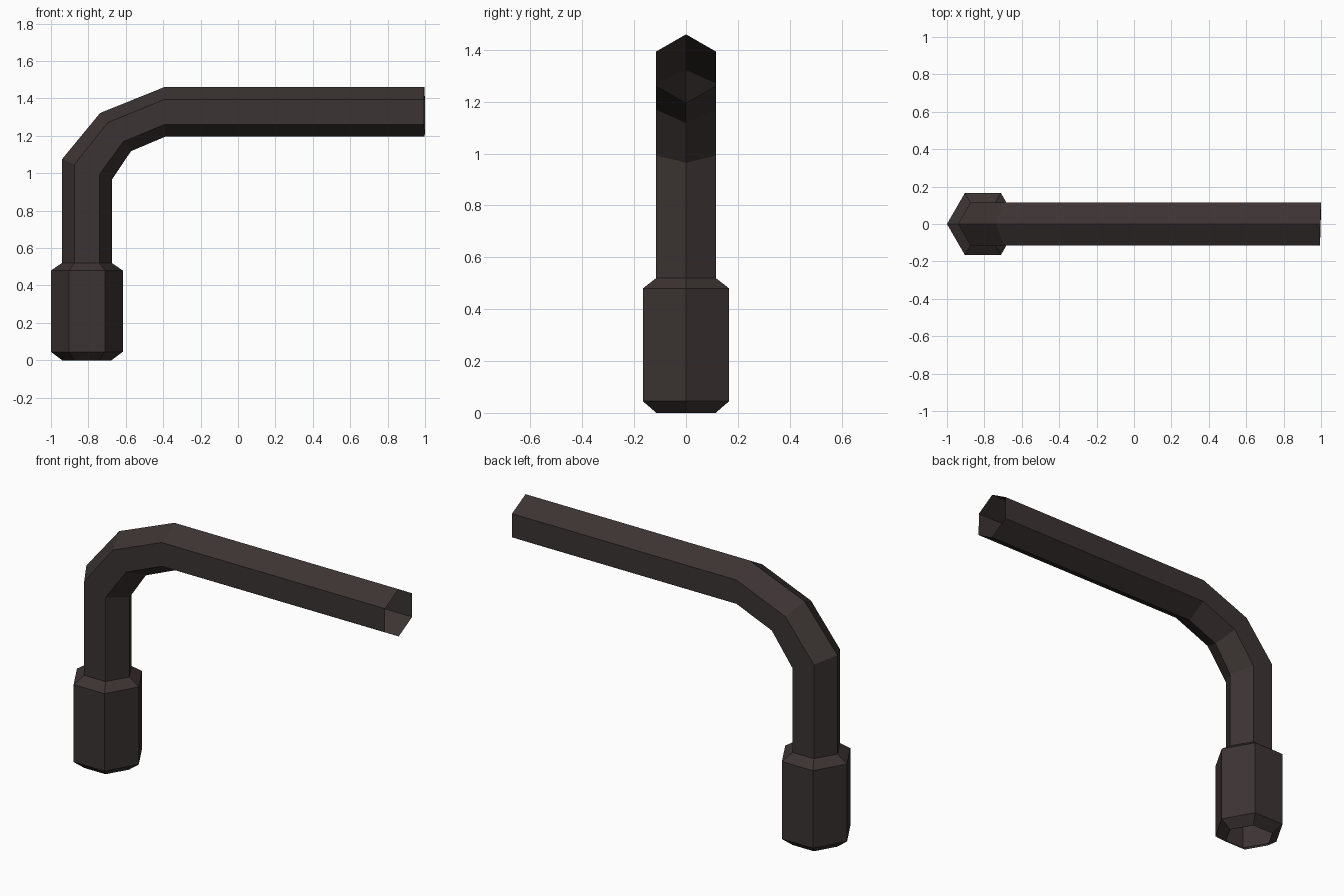
import bpy, bmesh

if "Cube" in bpy.data.objects:
    bpy.data.objects.remove(bpy.data.objects["Cube"])

steel = bpy.data.materials.new("dark brown steel")
steel.diffuse_color = (0.045, 0.034, 0.033, 1)
steel.use_nodes = True
steel.node_tree.nodes["Principled BSDF"].inputs["Base Color"].default_value = steel.diffuse_color


def hex_ring(bm, outer, inner, half_y, skew=0.0):
    """Hexagon whose corners lie between an outer and an inner (x, z) point."""
    verts = []
    for t, side in ((0, 0), (.25, 1), (.75, 1), (1, 0), (.75, -1), (.25, -1)):
        x = outer[0] + (inner[0] - outer[0]) * t
        z = outer[1] + (inner[1] - outer[1]) * t
        verts.append(bm.verts.new((x + skew * (side + 1) / 2, side * half_y, z)))
    return verts


def hex_tube(name, sections):
    """Open hexagonal tube through a list of sections."""
    bm = bmesh.new()
    rings = [hex_ring(bm, *s) for s in sections]
    for a, b in zip(rings, rings[1:]):
        for i in range(6):
            j = (i + 1) % 6
            bm.faces.new((a[i], b[i], b[j], a[j]))
    bmesh.ops.recalc_face_normals(bm, faces=bm.faces)
    # open tube: make sure that the normals point outwards
    f = bm.faces[0]
    mid = sum((v.co for v in rings[0] + rings[1]), f.calc_center_median() * 0) / 12
    if f.normal.dot(f.calc_center_median() - mid) < 0:
        bmesh.ops.reverse_faces(bm, faces=bm.faces)
    mesh = bpy.data.meshes.new(name)
    bm.to_mesh(mesh)
    bm.free()
    mesh.materials.append(steel)
    ob = bpy.data.objects.new(name, mesh)
    bpy.context.collection.objects.link(ob)
    return ob


CX = -0.808


def level(z, r):
    return ((CX - r, z), (CX + r, z), r * 0.866)


# Wide hexagonal socket with chamfered rims, open underneath
hex_tube("socket", [level(0, .132), level(.045, .192),
                    level(.48, .192), level(.52, .133)])

# Bent hexagonal bar with an open end
hex_tube("bent_bar", [
    level(.52, .133),
    ((-.941, 1.075), (-.675, .965), .115),
    ((-.737, 1.322), (-.572, 1.118), .115),
    ((-.395, 1.46), (-.39, 1.195), .115),
    ((.993, 1.46), (.995, 1.195), .115, .006),
])
